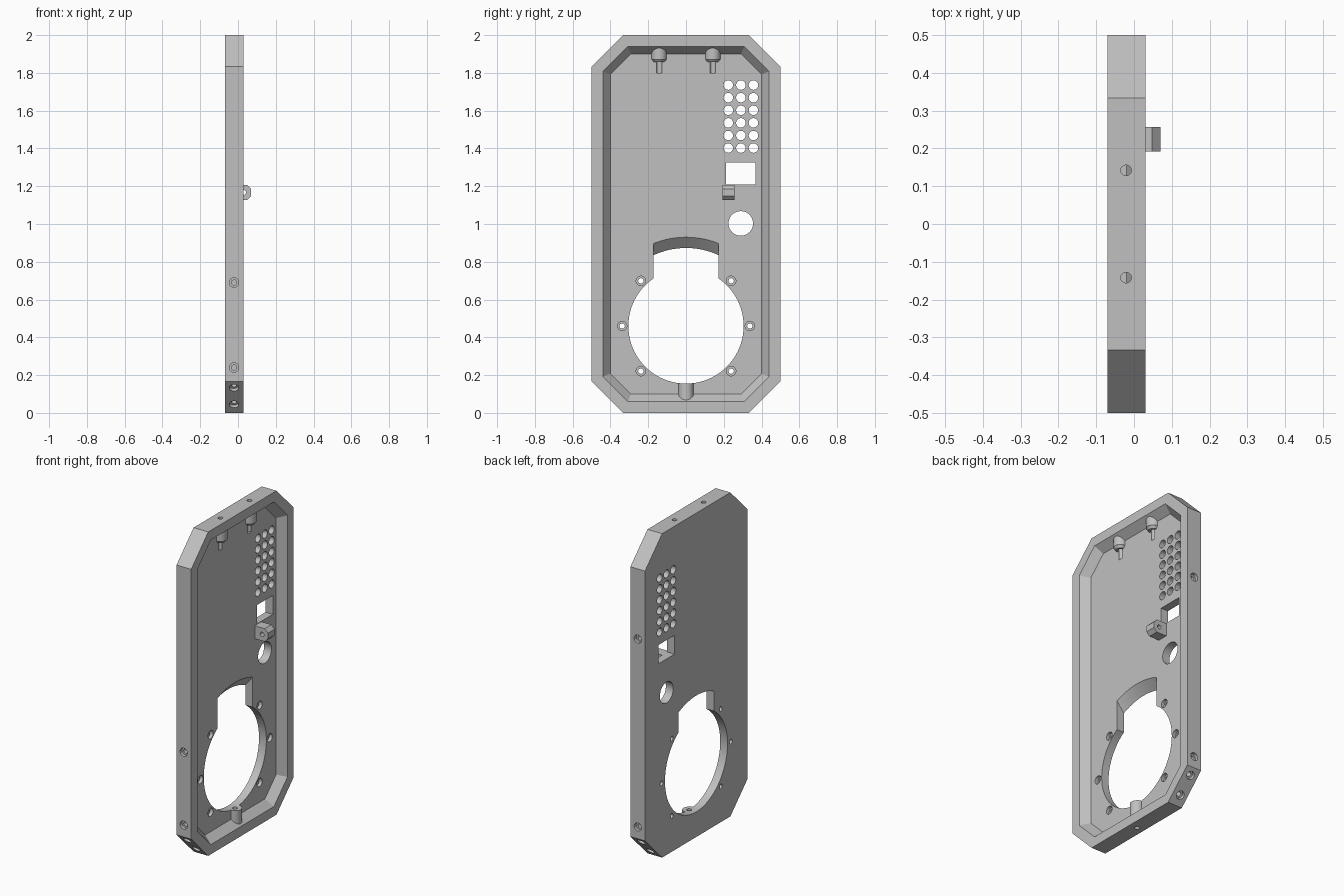
import bpy
import bmesh
from math import sin, cos, asin, pi
from mathutils import Vector

default = bpy.data.objects.get("Cube")
if default:
    bpy.data.objects.remove(default, do_unlink=True)

grey = bpy.data.materials.new("plain_grey")
grey.use_nodes = True
grey.diffuse_color = (0.53, 0.53, 0.53, 1)
grey.node_tree.nodes["Principled BSDF"].inputs["Base Color"].default_value = grey.diffuse_color

BACK, FLOOR, RIM = -0.07, -0.02, 0.03   # depth levels of the panel
MID = -0.021                            # depth of the edge screw holes
DIAL_Z, DIAL_R = 0.46, 0.305


def make(name, bm):
    bmesh.ops.recalc_face_normals(bm, faces=bm.faces)
    mesh = bpy.data.meshes.new(name)
    bm.to_mesh(mesh)
    bm.free()
    mesh.materials.append(grey)
    obj = bpy.data.objects.new(name, mesh)
    bpy.context.collection.objects.link(obj)
    return obj


def loft(bm, loop_a, loop_b):
    """Solid between two matching loops of points."""
    a = [bm.verts.new(p) for p in loop_a]
    b = [bm.verts.new(p) for p in loop_b]
    bm.faces.new(a)
    bm.faces.new(b)
    for i in range(len(a)):
        j = (i + 1) % len(a)
        bm.faces.new((a[i], a[j], b[j], b[i]))


def rod(bm, start, end, r0, r1=None, sides=32):
    start, end = Vector(start), Vector(end)
    axis = (end - start).normalized()
    u = axis.orthogonal().normalized()
    v = axis.cross(u)
    ring = [u * cos(2 * pi * i / sides) + v * sin(2 * pi * i / sides) for i in range(sides)]
    loft(bm, [start + d * r0 for d in ring], [end + d * (r0 if r1 is None else r1) for d in ring])


def combine(obj, other, operation):
    """Apply a boolean and remove the helper."""
    mod = obj.modifiers.new("combine", "BOOLEAN")
    mod.operation = operation
    mod.solver = "EXACT"
    mod.object = other
    bpy.context.view_layer.objects.active = obj
    bpy.ops.object.modifier_apply(modifier=mod.name)
    bpy.data.objects.remove(other, do_unlink=True)


def octagon(x, inset):
    """Panel outline with cut corners, moved inwards by inset."""
    w, h = 0.5 - inset, 1 - inset
    c = 0.167 - inset * (2 - 2 ** 0.5)
    corners = [(w, h - c), (w - c, h), (c - w, h), (-w, h - c),
               (-w, c - h), (c - w, -h), (w - c, -h), (w, c - h)]
    return [(x, y, z + 1) for y, z in corners]


# Panel with a sloping-walled recess on one side
bm = bmesh.new()
loft(bm, octagon(BACK, 0), octagon(RIM, 0))
panel = make("panel", bm)
bm = bmesh.new()
loft(bm, octagon(FLOOR, 0.1), octagon(RIM + 0.01, 0.052))
combine(panel, make("recess", bm), "DIFFERENCE")

# Screw bosses at the top and bottom of the recess
for y in (-0.142, 0.142):
    bm = bmesh.new()
    rod(bm, (MID, y, 1.97), (MID, y, 1.872), 0.04)
    combine(panel, make("top_boss", bm), "UNION")
    bm = bmesh.new()
    rod(bm, (MID, y, 1.873), (MID, y, 1.857), 0.04, 0.028)
    combine(panel, make("boss_tip", bm), "UNION")
bm = bmesh.new()
rod(bm, (MID, 0, 0.03), (MID, 0, 0.18), 0.04)
combine(panel, make("bottom_boss", bm), "UNION")

# Lug with clipped corners and a cross hole
bm = bmesh.new()
side = [(FLOOR - 0.02, 1.127), (0.048, 1.127), (0.07, 1.149),
        (0.07, 1.185), (0.048, 1.207), (FLOOR - 0.02, 1.207)]
loft(bm, [(x, 0.192, z) for x, z in side], [(x, 0.257, z) for x, z in side])
combine(panel, make("lug", bm), "UNION")
bm = bmesh.new()
rod(bm, (0.03, 0.15, 1.167), (0.03, 0.3, 1.167), 0.013)
combine(panel, make("lug_hole", bm), "DIFFERENCE")

# Large round opening
bm = bmesh.new()
rod(bm, (-0.1, 0, DIAL_Z), (0.1, 0, DIAL_Z), DIAL_R, sides=96)
combine(panel, make("dial_opening", bm), "DIFFERENCE")


# Slot above it, with a slanted arched top
def arch(x):
    r = 0.413 + (x - BACK) * 1.14
    a = asin(0.172 / r)
    top = [(x, r * sin(a * t / 12), DIAL_Z + r * cos(a * t / 12)) for t in range(-12, 13)]
    return [(x, -0.172, DIAL_Z)] + top + [(x, 0.172, DIAL_Z)]


bm = bmesh.new()
loft(bm, arch(BACK - 0.02), arch(FLOOR + 0.02))
combine(panel, make("slot", bm), "DIFFERENCE")

# Vent grid, rectangular window and round button hole
bm = bmesh.new()
for col in range(3):
    for row in range(6):
        y, z = 0.224 + 0.0665 * col, 1.402 + 0.0667 * row
        rod(bm, (-0.1, y, z), (0.1, y, z), 0.025)
rod(bm, (-0.1, 0.29, 1.003), (0.1, 0.29, 1.003), 0.065, sides=48)
window = [(0.212, 1.21), (0.368, 1.21), (0.368, 1.326), (0.212, 1.326)]
loft(bm, [(-0.1, y, z) for y, z in window], [(0.1, y, z) for y, z in window])
combine(panel, make("vents_and_windows", bm), "DIFFERENCE")

# Stepped screw holes: (surface point, inward direction, depth)
s = 0.5 ** 0.5
stepped = [((FLOOR, 0.338 * cos(k * pi / 4), DIAL_Z + 0.338 * sin(k * pi / 4)), (-1, 0, 0), 0.1)
           for k in (0, 1, 3, 4, 5, 7)]
for sign, heights in ((-1, (0.24, 0.69)), (1, (0.24, 1.4))):
    stepped += [((MID, sign * 0.5, z), (0, -sign, 0), 0.06) for z in heights]
    stepped += [((MID, sign * (0.333 + z), z), (0, -sign * s, s), 0.06) for z in (0.045, 0.133)]

bores, drills = bmesh.new(), bmesh.new()
for point, direction, depth in stepped:
    p, d = Vector(point), Vector(direction)
    rod(bores, p - d * 0.01, p + d * 0.02, 0.025)
    rod(drills, p - d * 0.01, p + d * depth, 0.014)

# Plain drilled holes through the bosses
for y in (-0.142, 0.142):
    rod(drills, (MID, y, 2.02), (MID, y, 1.8), 0.014)
rod(drills, (MID, 0, -0.02), (MID, 0, 0.2), 0.014)
combine(panel, make("screw_bores", bores), "DIFFERENCE")
combine(panel, make("screw_drills", drills), "DIFFERENCE")

# Smooth round walls, keep the edges sharp
bpy.ops.object.select_all(action="DESELECT")
panel.select_set(True)
bpy.context.view_layer.objects.active = panel
bpy.ops.object.shade_smooth_by_angle(angle=0.5)
